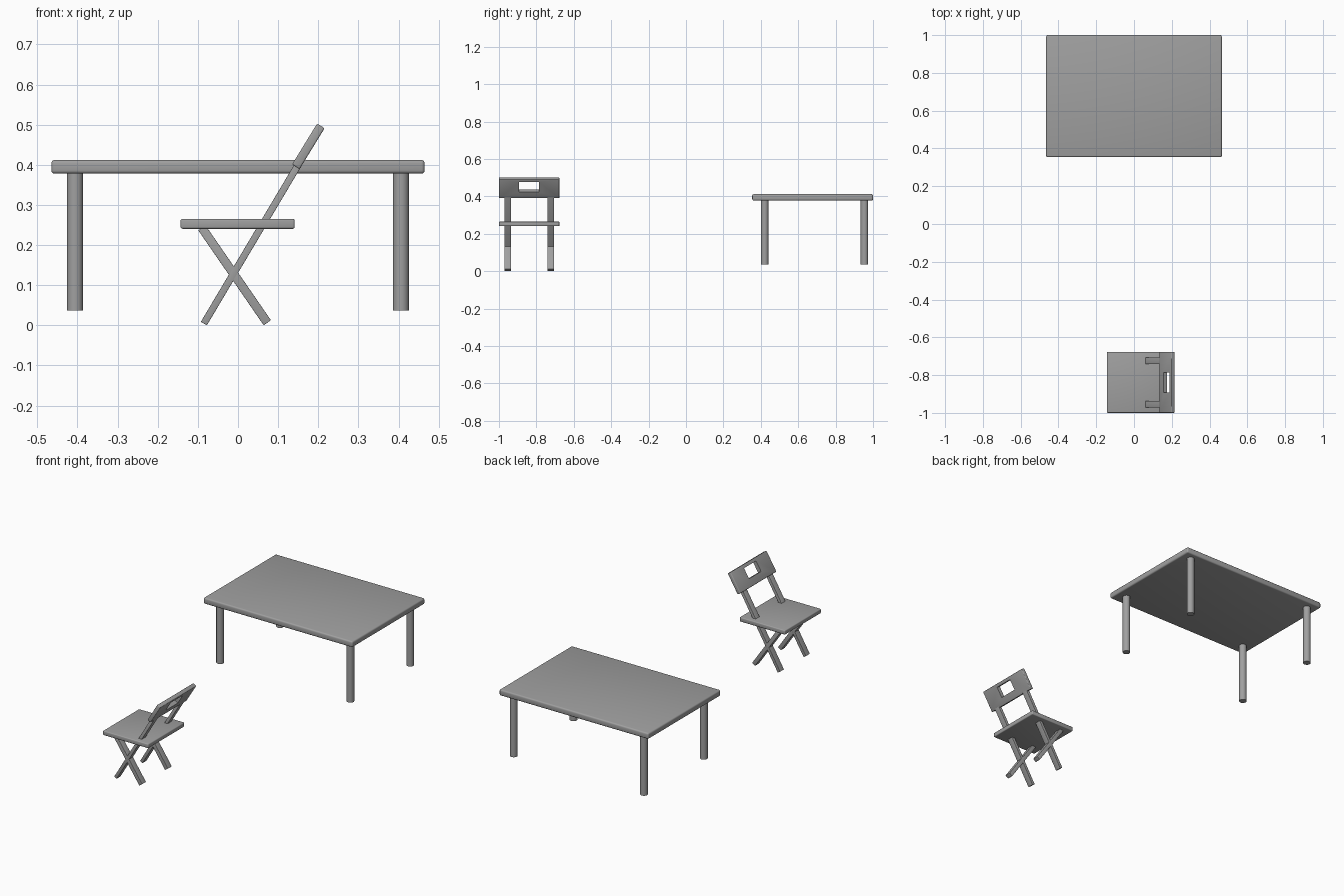
import bpy, math
from mathutils import Vector

cube = bpy.data.objects.get("Cube")
if cube:
    bpy.data.objects.remove(cube, do_unlink=True)

grey = bpy.data.materials.new("plain_grey")
grey.use_nodes = True
grey.diffuse_color = (0.35, 0.35, 0.35, 1)
grey.node_tree.nodes["Principled BSDF"].inputs["Base Color"].default_value = grey.diffuse_color


def finish(obj, name, bevel):
    """Name, colour, round the edges and smooth."""
    obj.name = name
    obj.data.materials.append(grey)
    bpy.ops.object.transform_apply(location=False, rotation=False, scale=True)
    if bevel:
        mod = obj.modifiers.new("rounded_edges", "BEVEL")
        mod.width, mod.segments = bevel, 3
        bpy.ops.object.modifier_apply(modifier=mod.name)
    bpy.ops.object.shade_smooth_by_angle(angle=math.radians(35))
    return obj


def box(name, centre, size, tilt=0, bevel=0):
    bpy.ops.mesh.primitive_cube_add(size=1, location=centre, rotation=(0, tilt, 0))
    obj = bpy.context.object
    obj.scale = size
    return finish(obj, name, bevel)


def bar(name, start, end, y, width, thick, bevel=0):
    """Flat bar between two (x, z) points."""
    a, b = Vector((start[0], y, start[1])), Vector((end[0], y, end[1]))
    d = b - a
    return box(name, (a + b) / 2, (thick, width, d.length), math.atan2(d.x, d.z), bevel)


# Table
box("table_top", (0, 0.677, 0.395), (0.93, 0.646, 0.034), bevel=0.008)
for side, x in (("right", -0.406), ("left", 0.406)):
    for end, y in (("front", 0.421), ("back", 0.954)):
        bpy.ops.mesh.primitive_cylinder_add(vertices=32, radius=0.02, depth=0.348,
                                            location=(x, y, 0.211))
        finish(bpy.context.object, f"table_leg_{end}_{side}", 0)

# Chair seat and crossed legs
chair_y = -0.8385
box("chair_seat", (-0.001, chair_y, 0.253), (0.284, 0.323, 0.025), bevel=0.005)
for side, y in (("near", chair_y - 0.115), ("far", chair_y + 0.115)):
    bar(f"chair_long_leg_{side}", (-0.085, 0.0045), (0.15, 0.4), y, 0.035, 0.0175, 0.001)
    bar(f"chair_short_leg_{side}", (0.073, 0.0065), (-0.09, 0.243), y, 0.035, 0.022, 0.001)

# Chair backrest with a hand hole
low, high = Vector((0.144, 0.395)), Vector((0.2065, 0.497))
rest = bar("chair_backrest", low, high, chair_y, 0.323, 0.022, 0.004)
middle = (low + high) / 2
along = (high - low).normalized()
cutter = bar("hand_hole_cutter", middle - along * 0.018, middle + along * 0.042,
             chair_y, 0.107, 0.1)
cutter.hide_render = True
bpy.context.view_layer.objects.active = rest
cut = rest.modifiers.new("hand_hole", "BOOLEAN")
cut.object, cut.operation, cut.solver = cutter, "DIFFERENCE", "EXACT"
bpy.ops.object.modifier_apply(modifier=cut.name)
bpy.data.objects.remove(cutter, do_unlink=True)
